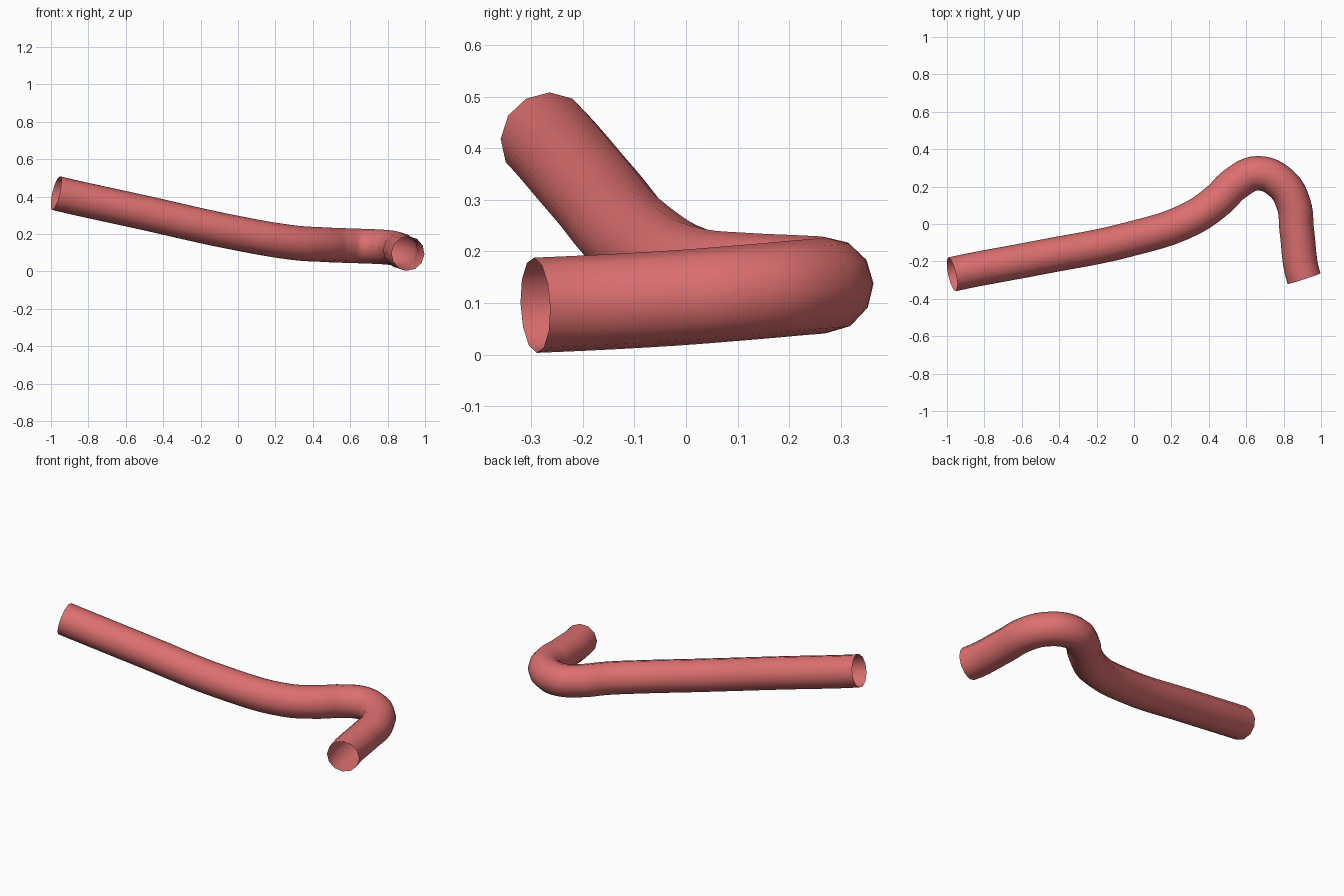
import bpy
from mathutils import Vector

if "Cube" in bpy.data.objects:
    bpy.data.objects.remove(bpy.data.objects["Cube"])

# Centre line of the bent pipe
path = [(-0.973, -0.269, 0.418), (-0.5, -0.178, 0.313), (-0.03, -0.083, 0.209),
        (0.3, 0.026, 0.153), (0.45, 0.128, 0.143), (0.54, 0.215, 0.139),
        (0.66, 0.271, 0.135), (0.79, 0.215, 0.129), (0.855, 0.1, 0.119),
        (0.87, -0.03, 0.109), (0.909, -0.292, 0.0955)]

curve = bpy.data.curves.new("pipe", 'CURVE')
curve.dimensions = '3D'
curve.resolution_u = 6
curve.bevel_depth = 0.0925
curve.bevel_resolution = 4      # 12-sided section
curve.use_fill_caps = False     # open ends
spline = curve.splines.new('BEZIER')
spline.bezier_points.add(len(path) - 1)
for p, co in zip(spline.bezier_points, path):
    p.co = co
    p.handle_left_type = p.handle_right_type = 'AUTO'

# End directions set the tilt of the open rims
for p, d in ((spline.bezier_points[0], (0.15, 0.034, -0.036)),
             (spline.bezier_points[-1], (0.031, -0.095, -0.004))):
    p.handle_left_type = p.handle_right_type = 'FREE'
    p.handle_left = p.co - Vector(d)
    p.handle_right = p.co + Vector(d)

pipe = bpy.data.objects.new("bent_pipe", curve)
bpy.context.collection.objects.link(pipe)
mat = bpy.data.materials.new("red")
mat.diffuse_color = (0.72, 0.16, 0.16, 1)
mat.use_nodes = True
mat.node_tree.nodes["Principled BSDF"].inputs["Base Color"].default_value = mat.diffuse_color
curve.materials.append(mat)

# Turn into a smooth mesh
bpy.context.view_layer.objects.active = pipe
pipe.select_set(True)
bpy.ops.object.convert(target='MESH')
bpy.ops.object.shade_smooth()
